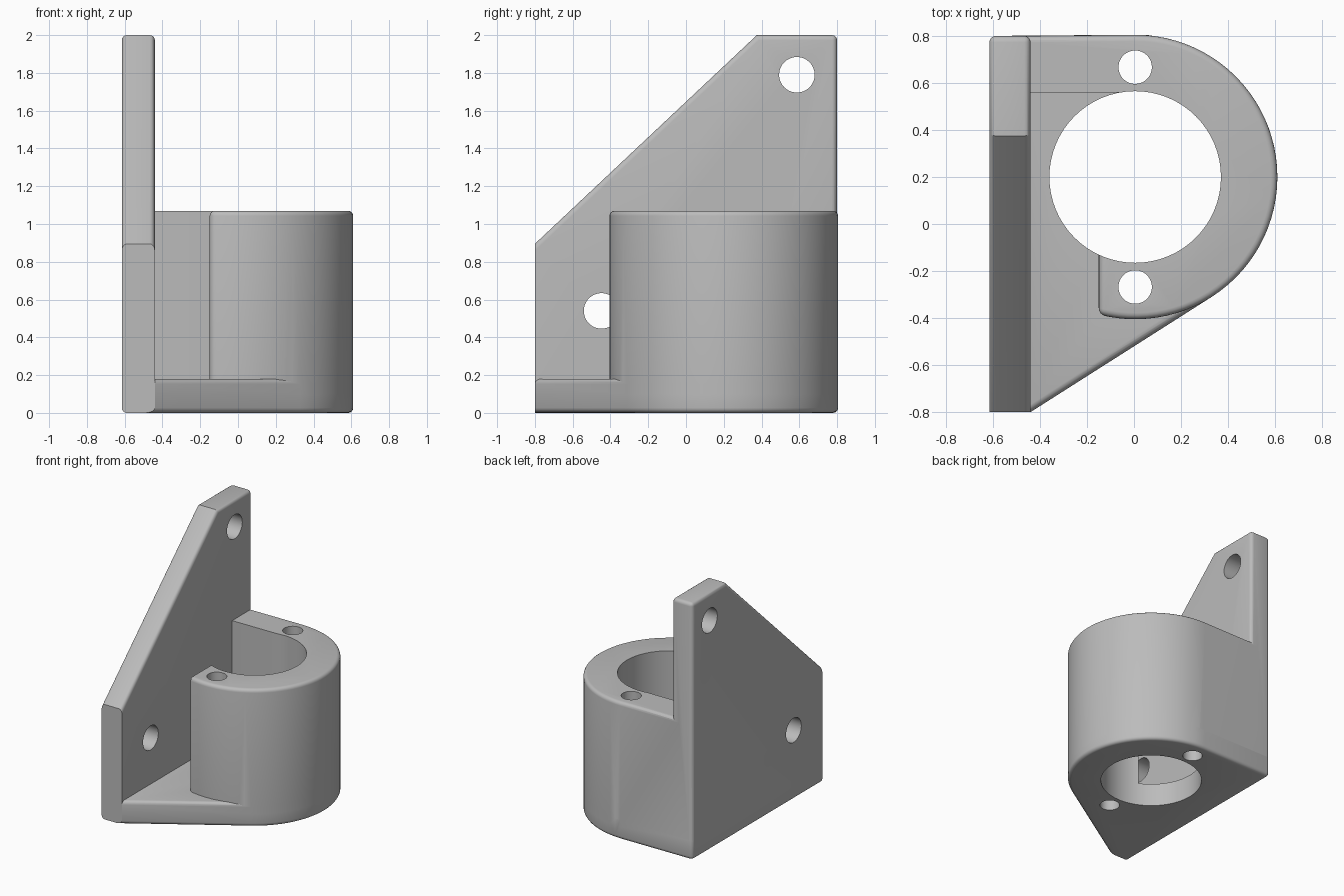
import bpy, bmesh
from math import cos, sin, pi, radians, atan2, acos, hypot
from mathutils import Matrix

cube = bpy.data.objects.get("Cube")
if cube:
    bpy.data.objects.remove(cube, do_unlink=True)

grey = bpy.data.materials.new("plain_grey")
grey.use_nodes = True
COLOUR = (0.5, 0.5, 0.5, 1)
grey.diffuse_color = COLOUR
grey.node_tree.nodes["Principled BSDF"].inputs["Base Color"].default_value = COLOUR

CX, CY, R, BORE = 0.005, 0.2, 0.605, 0.365
LEFT, INNER, FRONT, BACK = -0.615, -0.44, -0.8, 0.8
FLOOR, COLLAR_TOP, TOP = 0.18, 1.07, 2.0
ROUND = 0.027


def near(a, b):
    return abs(a - b) < 0.002


def make_object(name, bm):
    bmesh.ops.recalc_face_normals(bm, faces=bm.faces[:])
    mesh = bpy.data.meshes.new(name)
    bm.to_mesh(mesh)
    bm.free()
    mesh.materials.append(grey)
    obj = bpy.data.objects.new(name, mesh)
    bpy.context.collection.objects.link(obj)
    return obj


def prism(name, points, offset, rounded):
    """Extrude a closed outline and round the edges picked by a rule."""
    bm = bmesh.new()
    face = bm.faces.new([bm.verts.new(p) for p in points])
    result = bmesh.ops.extrude_face_region(bm, geom=[face])
    moved = [v for v in result["geom"] if isinstance(v, bmesh.types.BMVert)]
    bmesh.ops.translate(bm, verts=moved, vec=offset)
    bmesh.ops.recalc_face_normals(bm, faces=bm.faces[:])
    edges = [e for e in bm.edges if rounded(e.verts[0].co, e.verts[1].co)]
    bmesh.ops.bevel(bm, geom=edges, offset=ROUND, offset_type='OFFSET',
                    segments=4, profile=0.5, affect='EDGES', clamp_overlap=True)
    return make_object(name, bm)


def cutter(name, radius, location, depth, axis='Z'):
    bm = bmesh.new()
    turn = Matrix.Rotation(pi / 2, 4, 'Y') if axis == 'X' else Matrix()
    bmesh.ops.create_cone(bm, cap_ends=True, segments=64, radius1=radius,
                          radius2=radius, depth=depth,
                          matrix=Matrix.Translation(location) @ turn)
    obj = make_object(name, bm)
    obj.hide_render = True
    return obj


def combine(target, tool, operation):
    mod = target.modifiers.new(tool.name, 'BOOLEAN')
    mod.operation, mod.solver, mod.object = operation, 'EXACT', tool
    bpy.context.view_layer.objects.active = target
    bpy.ops.object.modifier_apply(modifier=mod.name)
    bpy.data.objects.remove(tool, do_unlink=True)


def arc(start, end, steps, z):
    return [(CX + R * cos(start + (end - start) * i / steps),
             CY + R * sin(start + (end - start) * i / steps), z)
            for i in range(steps + 1)]


# Base: straight front edge tangent to the round end
dx, dy = INNER - CX, FRONT - CY
tangent = atan2(dy, dx) + acos(R / hypot(dx, dy))
round_end = arc(tangent, pi / 2, 36, 0)


def base_rounded(a, b):
    if near(a.z, b.z):
        return not (near(a.y, FRONT) and near(b.y, FRONT))
    return near(a.x, LEFT) and near(a.y, BACK)


base = prism("bracket", [(LEFT, FRONT, 0), (INNER, FRONT, 0)] + round_end
             + [(LEFT, BACK, 0)], (0, 0, FLOOR), base_rounded)
for corner in base.data.vertices:
    if near(corner.co.y, CY + R):
        corner.co.y = CY + R

# Mounting plate with sloped top
LOW = 0.1


def plate_rounded(a, b):
    if near(a.x, b.x):
        front = near(a.y, FRONT) and near(b.y, FRONT)
        bottom = near(a.z, LOW) and near(b.z, LOW)
        return not (front or bottom)
    return near(a.y, BACK) and near(a.z, TOP)


plate = prism("mounting_plate", [(LEFT, y, z) for y, z in
              [(FRONT, LOW), (BACK, LOW), (BACK, TOP), (0.375, TOP), (FRONT, 0.895)]],
              (INNER - LEFT, 0, 0), plate_rounded)

# Collar, open towards the plate
SLOT = -0.15
slot_angle = -acos((SLOT - CX) / R)
start = arc(slot_angle, tangent, 12, LOW)[:-1]
outer = [(x, y, LOW) for x, y, z in round_end]
inside = [(-0.5, BACK, LOW), (-0.5, 0.556, LOW), (CX, 0.56, LOW),
          (CX, CY, LOW), (SLOT, CY, LOW)]


def collar_rounded(a, b):
    on_slot = near(a.x, SLOT) and near(b.x, SLOT)
    if near(a.z, COLLAR_TOP) and near(b.z, COLLAR_TOP):
        on_outside = all(hypot(p.x - CX, p.y - CY) > R - 0.01 for p in (a, b))
        return on_slot or on_outside
    return on_slot and a.y < 0 and not near(a.z, b.z)


collar = prism("collar", start + outer + inside, (0, 0, COLLAR_TOP - LOW), collar_rounded)

combine(base, plate, 'UNION')
combine(base, collar, 'UNION')

# Bore, vertical screw holes and plate screw holes
combine(base, cutter("bore", BORE, (CX, CY, 0.5), 2), 'DIFFERENCE')
for y in (0.667, -0.268):
    combine(base, cutter("screw_hole", 0.071, (CX, y, 0.5), 2), 'DIFFERENCE')
for y, z in ((0.587, 1.79), (-0.447, 0.54)):
    combine(base, cutter("plate_hole", 0.094, (LEFT, y, z), 0.5, 'X'), 'DIFFERENCE')

for obj in bpy.context.selected_objects:
    obj.select_set(False)
base.select_set(True)
bpy.context.view_layer.objects.active = base
bpy.ops.object.shade_smooth_by_angle(angle=radians(30))
